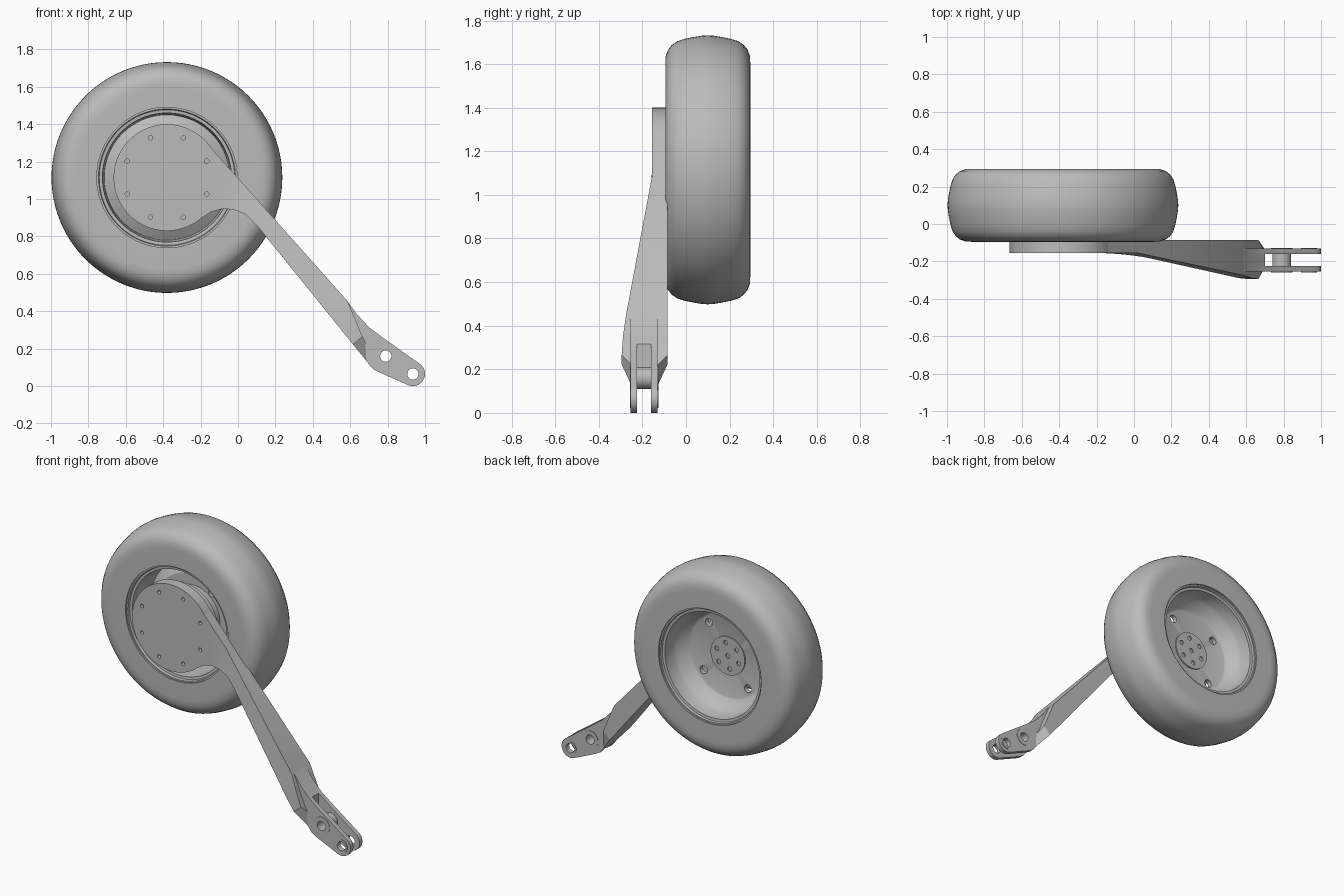
import bpy, bmesh
from math import sin, cos, pi, radians
from mathutils import Vector

cube = bpy.data.objects.get("Cube")
if cube:
    bpy.data.objects.remove(cube, do_unlink=True)

grey = bpy.data.materials.new("plain grey")
grey.use_nodes = True
grey.diffuse_color = (0.5, 0.5, 0.5, 1)
grey.node_tree.nodes["Principled BSDF"].inputs["Base Color"].default_value = (0.5, 0.5, 0.5, 1)

HUB = (-0.38, 1.115)      # wheel axis in x, z
MID = 0.1                 # wheel centre plane in y


def finish(name, bm):
    bmesh.ops.remove_doubles(bm, verts=bm.verts, dist=1e-5)
    bmesh.ops.recalc_face_normals(bm, faces=bm.faces)
    mesh = bpy.data.meshes.new(name)
    bm.to_mesh(mesh)
    bm.free()
    mesh.materials.append(grey)
    ob = bpy.data.objects.new(name, mesh)
    bpy.context.collection.objects.link(ob)
    return ob


def activate(ob):
    bpy.ops.object.select_all(action='DESELECT')
    ob.select_set(True)
    bpy.context.view_layer.objects.active = ob


def revolve(name, profile, centre=HUB, steps=96, closed=True):
    """Turn (radius, y) points around an axis parallel to y."""
    bm = bmesh.new()
    rings = []
    for i in range(steps):
        a = 2 * pi * i / steps
        rings.append([bm.verts.new((centre[0] + r * cos(a), y, centre[1] + r * sin(a)))
                      for r, y in profile])
    n = len(profile)
    for i in range(steps):
        p, q = rings[i], rings[(i + 1) % steps]
        for j in range(n if closed else n - 1):
            k = (j + 1) % n
            if profile[j][0] or profile[k][0]:
                bm.faces.new((p[j], p[k], q[k], q[j]))
    return finish(name, bm)


def cylinder(name, centre, r, y0, y1, steps=48):
    return revolve(name, [(0, y0), (r, y0), (r, y1), (0, y1)], centre, steps, False)


def prism(name, outline, y0, y1):
    bm = bmesh.new()
    face = bm.faces.new([bm.verts.new((x, y0, z)) for x, z in outline])
    out = bmesh.ops.extrude_face_region(bm, geom=[face])
    moved = [v for v in out["geom"] if isinstance(v, bmesh.types.BMVert)]
    bmesh.ops.translate(bm, verts=moved, vec=(0, y1 - y0, 0))
    return finish(name, bm)


def loft(name, sections):
    """Bridge four-cornered sections and cap both ends."""
    bm = bmesh.new()
    rings = [[bm.verts.new(c) for c in s] for s in sections]
    for p, q in zip(rings, rings[1:]):
        for j in range(4):
            k = (j + 1) % 4
            bm.faces.new((p[j], p[k], q[k], q[j]))
    bm.faces.new(rings[0])
    bm.faces.new(rings[-1])
    return finish(name, bm)


def drill(ob, holes, y0, y1, steps=24):
    """Cut round holes given as (centre, radius)."""
    for centre, r in holes:
        cutter = cylinder("cutter", centre, r, y0, y1, steps)
        cutter.hide_render = True
        mod = ob.modifiers.new("hole", 'BOOLEAN')
        mod.operation, mod.solver, mod.object = 'DIFFERENCE', 'EXACT', cutter
        activate(ob)
        bpy.ops.object.modifier_apply(modifier=mod.name)
        bpy.data.objects.remove(cutter, do_unlink=True)


def circle_of_holes(count, radius, size, start):
    return [((HUB[0] + radius * cos(radians(start) + 2 * pi * i / count),
              HUB[1] + radius * sin(radians(start) + 2 * pi * i / count)), size)
            for i in range(count)]


# Tyre: half profile mirrored about the wheel centre plane
half = [(0.375, -0.195), (0.49, -0.195), (0.522, -0.193), (0.55, -0.183), (0.573, -0.165),
        (0.59, -0.14), (0.601, -0.105), (0.61, -0.06), (0.615, -0.03)]
profile = half + [(0.617, 0)] + [(r, -y) for r, y in reversed(half)]
parts = [revolve("tyre", [(r, MID + y) for r, y in profile])]

# Rim: dished barrel with a wheel disc
rim = revolve("rim", [
    (0, 0.1), (0.27, 0.1), (0.285, 0.107), (0.33, 0.17), (0.34, 0.19), (0.345, 0.27),
    (0.362, 0.272), (0.366, 0.285), (0.376, 0.285), (0.376, -0.085), (0.366, -0.085),
    (0.362, -0.07), (0.345, -0.068), (0.335, 0.11), (0.27, 0.07), (0, 0.07)], closed=False)
drill(rim, circle_of_holes(4, 0.23, 0.026, 52), 0.06, 0.12)
parts.append(rim)

# Hub cap with bolt holes, and the drum behind the arm
cap = cylinder("hub_cap", HUB, 0.125, 0.08, 0.108)
drill(cap, circle_of_holes(6, 0.085, 0.015, 20) + [(HUB, 0.015)], 0.095, 0.12, 16)
parts.append(cap)
parts.append(revolve("hub_drum", [(0, -0.1), (0.25, -0.1), (0.25, -0.02), (0.2, 0),
                                  (0.2, 0.08), (0, 0.08)], closed=False))

# Swing arm: round mounting plate and a bar that deepens towards its foot
bolts = circle_of_holes(8, 0.23, 0.012, 22.5)
plate = cylinder("arm_plate", HUB, 0.285, -0.155, -0.085, 96)


def front_depth(x, z):
    s = 0.667 * x - 0.745 * z + 0.8
    return -0.155 - 0.14 * min(max(s, 0), 1)


stations = [((-0.2, 1.335), (-0.2, 0.895)), ((-0.13, 1.257), (-0.14, 0.933)),
            ((-0.06, 1.178), (-0.08, 0.948)), ((0.02, 1.09), (-0.02, 0.943)),
            ((0.07, 1.034), (0.045, 0.915)), ((0.14, 0.955), (0.1, 0.86)),
            ((0.585, 0.455), (0.5, 0.365)), ((0.63, 0.35), (0.56, 0.29)),
            ((0.665, 0.265), (0.615, 0.222))]
sections = []
for (ux, uz), (lx, lz) in stations:
    sections.append([(ux, front_depth(ux, uz), uz), (ux, -0.085, uz),
                     (lx, -0.085, lz), (lx, front_depth(lx, lz), lz)])
top, low = (0.69, 0.22), (0.695, 0.125)
sections.append([(top[0], -0.25, top[1]), (top[0], -0.13, top[1]),
                 (low[0], -0.13, low[1]), (low[0], -0.25, low[1])])
bar = loft("arm_bar", sections)
for ob in (plate, bar):
    drill(ob, bolts, -0.2, -0.13, 16)
    parts.append(ob)

# Fork at the foot: two lugs with pin holes, a web and a spacer
pivot, end = (0.79, 0.16), (0.935, 0.065)
tip = [(end[0] + 0.065 * cos(radians(a)), end[1] + 0.065 * sin(radians(a)))
       for a in range(55, -120, -12)]
edge = [(0.5, 0.38), (0.585, 0.455), (0.635, 0.385), (0.7, 0.315), (0.78, 0.255)]
heel = [(0.75, 0.076), (0.72, 0.093), (0.695, 0.123)]
for name, y0, y1, face in (("front_lug", -0.255, -0.225, -0.258), ("back_lug", -0.16, -0.13, -0.127)):
    lug = prism(name, edge + tip + heel, y0, y1)
    drill(lug, [(pivot, 0.03), (end, 0.03)], -0.3, -0.1)
    parts.append(lug)
    inner = (y0 + y1) / 2
    for label, c, r in (("pivot", pivot, 0.058), ("end", end, 0.043)):
        parts.append(revolve(name + "_" + label + "_ring",
                             [(0.03, face), (r, face), (r, inner), (0.03, inner)], c, 48))
parts.append(prism("fork_web", edge[:4] + [(0.7, 0.12), (0.6, 0.25)], -0.23, -0.155))
parts.append(revolve("pivot_spacer", [(0.03, -0.23), (0.05, -0.23), (0.05, -0.155),
                                      (0.03, -0.155)], pivot, 48))

for ob in parts:
    activate(ob)
    bpy.ops.object.shade_smooth_by_angle(angle=radians(30))
